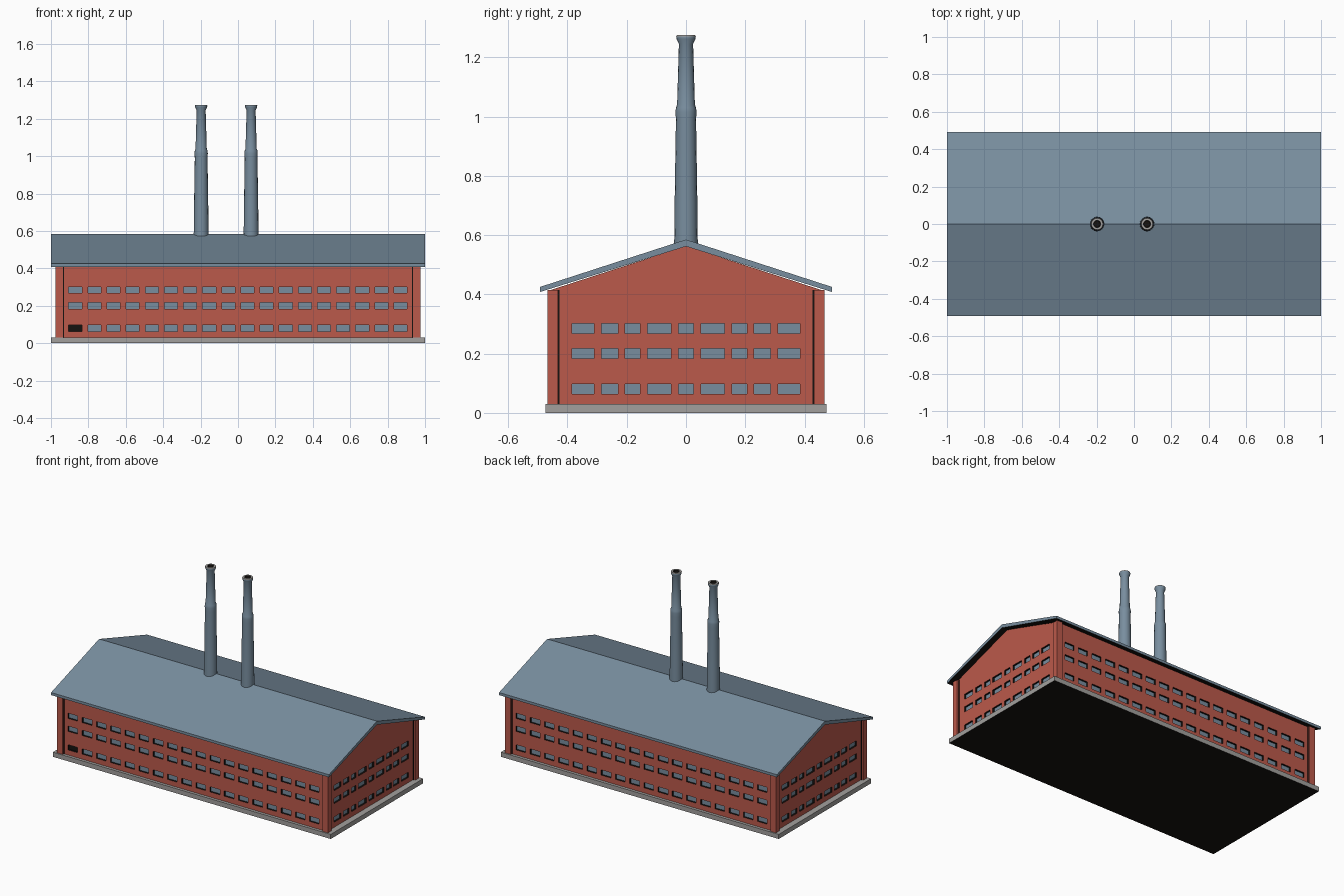
import bpy, bmesh, math
from mathutils import Matrix

if "Cube" in bpy.data.objects:
    bpy.data.objects.remove(bpy.data.objects["Cube"])


def material(name, rgb):
    m = bpy.data.materials.new(name)
    m.diffuse_color = (*rgb, 1)
    m.use_nodes = True
    m.node_tree.nodes["Principled BSDF"].inputs["Base Color"].default_value = m.diffuse_color
    return m


SLATE = material("slate blue", (0.19, 0.27, 0.345))
BRICK = material("brick red", (0.50, 0.10, 0.07))
STONE = material("stone grey", (0.36, 0.35, 0.34))
DARK = material("soot black", (0.008, 0.006, 0.005))


def finish(name, bm, mats):
    me = bpy.data.meshes.new(name)
    bm.to_mesh(me)
    bm.free()
    for m in mats:
        me.materials.append(m)
    ob = bpy.data.objects.new(name, me)
    bpy.context.collection.objects.link(ob)
    return ob


def box(name, lo, hi, mats):
    bm = bmesh.new()
    bmesh.ops.create_cube(bm, size=1)
    for v in bm.verts:
        v.co = [(a + b) / 2 + c * (b - a) for a, b, c in zip(lo, hi, v.co)]
    bm.normal_update()
    if len(mats) > 1:  # second colour on the underside
        for f in bm.faces:
            f.material_index = int(f.normal.z < -0.5)
    return finish(name, bm, mats)


def window_wall(name, angle, dist, us, zs, peak=None, dark_cell=None):
    """Wall facing -y, turned by angle; odd cells of the grid are recessed windows."""
    bm = bmesh.new()
    depth = 0.012

    def face(pts, mat):
        f = bm.faces.new([bm.verts.new(p) for p in pts])
        f.material_index = mat

    for i, (u0, u1) in enumerate(zip(us, us[1:])):
        for j, (z0, z1) in enumerate(zip(zs, zs[1:])):
            ring = [(u0, z0), (u1, z0), (u1, z1), (u0, z1)]
            if i % 2 and j % 2:
                face([(u, -dist + depth, z) for u, z in ring],
                     2 if (i, j) == dark_cell else 1)
                for (a, b), (c, d) in zip(ring, ring[1:] + ring[:1]):
                    face([(a, -dist, b), (c, -dist, d),
                          (c, -dist + depth, d), (a, -dist + depth, b)], 2)
            else:
                face([(u, -dist, z) for u, z in ring], 0)
    if peak:  # gable triangle
        face([(us[0], -dist, zs[-1]), (us[-1], -dist, zs[-1]), (0, -dist, peak)], 0)
    bmesh.ops.remove_doubles(bm, verts=bm.verts, dist=1e-5)
    bm.transform(Matrix.Rotation(angle, 4, 'Z'))
    return finish(name, bm, [BRICK, SLATE, DARK])


# Stone footing
box("footing", (-1, -0.475, 0), (1, 0.475, 0.03), [STONE, DARK])

# Long walls: 18 even window columns
WX, WY = 0.96, 0.456
rows = [0.03, 0.063, 0.097, 0.184, 0.218, 0.268, 0.302, 0.415]
long_us = [-WX]
for k in range(18):
    c = -0.87 + k * 0.1023
    long_us += [c - 0.035, c + 0.035]
long_us.append(WX)
window_wall("front_wall", 0, WY, long_us, rows, dark_cell=(1, 1))
window_wall("back_wall", math.pi, WY, long_us, rows)

# Gable walls: nine windows of varied width, mirrored about the middle
half = [0.025, 0.051, 0.130, 0.156, 0.206, 0.229, 0.286, 0.310, 0.384, WY]
end_us = [-u for u in reversed(half)] + half
window_wall("right_gable_wall", math.pi / 2, WX, end_us, rows, peak=0.563)
window_wall("left_gable_wall", -math.pi / 2, WX, end_us, rows, peak=0.563)

# Corner pilasters with dark joints beside them
for sx in (-1, 1):
    for sy in (-1, 1):
        xs = sorted((sx * 0.935, sx * 0.975))
        ys = sorted((sy * 0.432, sy * 0.468))
        box("corner_pilaster", (xs[0], ys[0], 0.03), (xs[1], ys[1], 0.415), [BRICK])
        xs = sorted((sx * 0.929, sx * 0.935))
        ys = sorted((sy * 0.45, sy * 0.460))
        box("long_wall_joint", (xs[0], ys[0], 0.03), (xs[1], ys[1], 0.415), [DARK])
        xs = sorted((sx * 0.955, sx * 0.964))
        ys = sorted((sy * 0.427, sy * 0.432))
        box("gable_wall_joint", (xs[0], ys[0], 0.03), (xs[1], ys[1], 0.415), [DARK])

# Pitched roof slab, dark underneath
bm = bmesh.new()
profile = [(-0.493, 0.408), (0, 0.562), (0.493, 0.408),
           (0.493, 0.425), (0, 0.585), (-0.493, 0.425)]
rings = [[bm.verts.new((x, y, z)) for y, z in profile] for x in (-1, 1)]
for i in range(6):
    j = (i + 1) % 6
    bm.faces.new((rings[0][i], rings[0][j], rings[1][j], rings[1][i]))
for r in rings:
    bm.faces.new((r[0], r[1], r[4], r[5]))
    bm.faces.new((r[1], r[2], r[3], r[4]))
bmesh.ops.recalc_face_normals(bm, faces=bm.faces)
for f in bm.faces:
    f.material_index = int(f.normal.z < -0.5)
finish("roof", bm, [SLATE, DARK])

# Chimneys: turned profile (radius, height) with a collar, flared rim and flue
SIDES = 16
stack = [(0.040, 0.55), (0.0385, 0.70), (0.034, 0.99), (0.0355, 1.015), (0.034, 1.03),
         (0.030, 1.04), (0.024, 1.245), (0.032, 1.262), (0.033, 1.270), (0.031, 1.275),
         (0.019, 1.275), (0.017, 1.22)]
for cx in (-0.197, 0.07):
    bm = bmesh.new()
    rings = [[bm.verts.new((cx + r * math.cos(2 * math.pi * k / SIDES),
                            r * math.sin(2 * math.pi * k / SIDES), z))
              for k in range(SIDES)] for r, z in stack]
    for n, (a, b) in enumerate(zip(rings, rings[1:])):
        for k in range(SIDES):
            f = bm.faces.new((a[k], a[(k + 1) % SIDES], b[(k + 1) % SIDES], b[k]))
            f.material_index = 1 if n in (8, 9) else 2 if n == 10 else 0
    bm.faces.new(rings[-1]).material_index = 2
    ob = finish("chimney", bm, [SLATE, STONE, DARK])
    bpy.context.view_layer.objects.active = ob
    ob.select_set(True)
    bpy.ops.object.shade_smooth_by_angle(angle=math.radians(40))
    ob.select_set(False)
